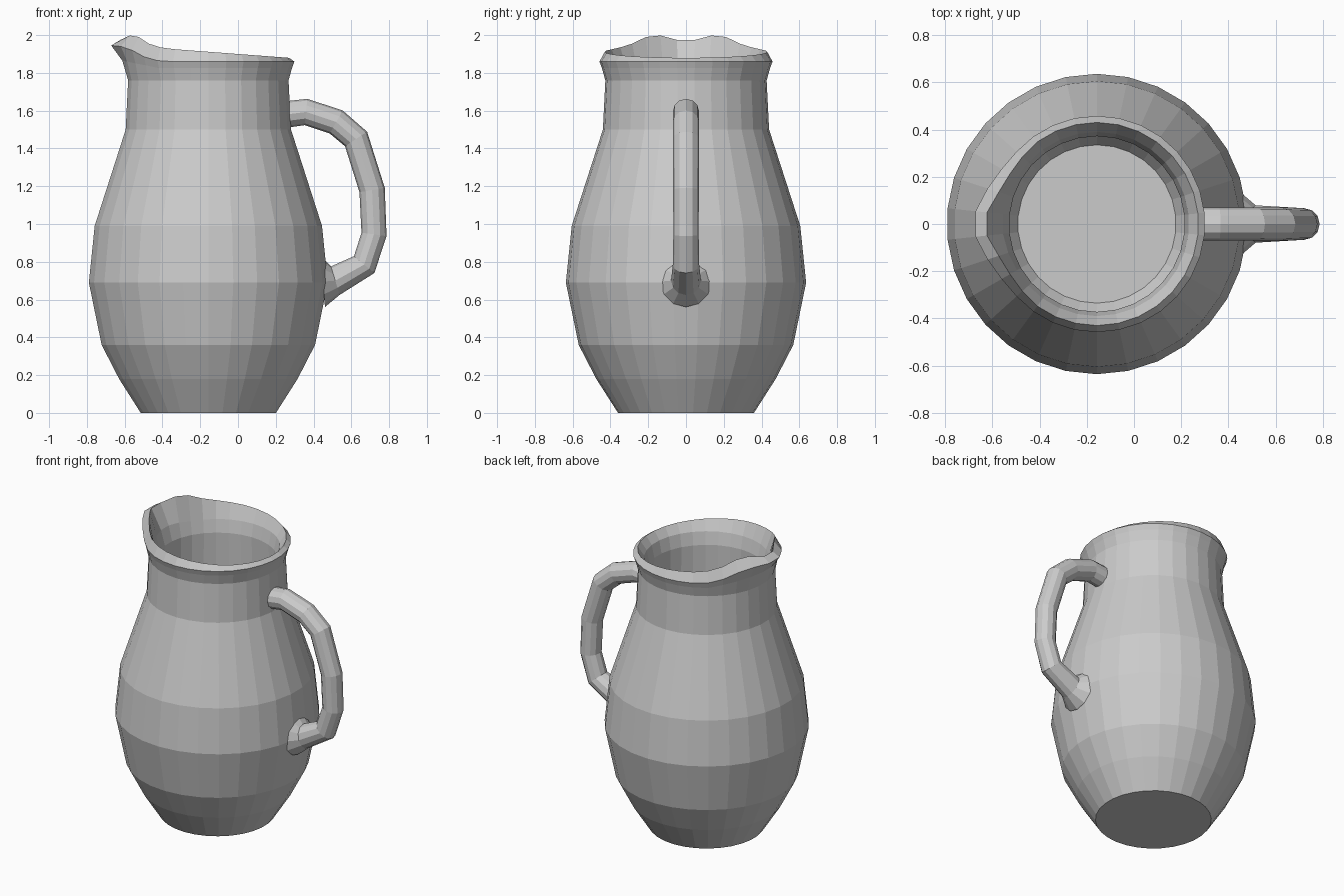
import bpy, bmesh
from math import sin, cos, radians, pi
from mathutils import Vector

if "Cube" in bpy.data.objects:
    bpy.data.objects.remove(bpy.data.objects["Cube"])

CX = -0.157      # axis of the jug body
SIDES = 30


def loft(name, rings):
    """Skin a list of closed rings, cap both ends."""
    bm = bmesh.new()
    loops = [[bm.verts.new(p) for p in ring] for ring in rings]
    n = len(loops[0])
    for a, b in zip(loops, loops[1:]):
        for i in range(n):
            j = (i + 1) % n
            bm.faces.new((a[i], a[j], b[j], b[i]))
    bm.faces.new(loops[0][::-1])
    bm.faces.new(loops[-1])
    bmesh.ops.recalc_face_normals(bm, faces=bm.faces)
    me = bpy.data.meshes.new(name)
    bm.to_mesh(me)
    bm.free()
    ob = bpy.data.objects.new(name, me)
    bpy.context.collection.objects.link(ob)
    return ob


def body_ring(r, z, spout_r=(), spout_z=(), tilt=0.0):
    """Ring round the body axis; first entries of the spout lists
    replace radius / height at 6, 18, 30... degrees from the spout."""
    ring = []
    for k in range(SIDES):
        step = min(abs(k - 14), abs(k - 15))
        a = radians(6 + 12 * k)
        rr = spout_r[step] if step < len(spout_r) else r
        x = CX + rr * cos(a)
        zz = spout_z[step] if step < len(spout_z) else z - tilt * x
        ring.append((x, rr * sin(a), zz))
    return ring


# jug body: outer wall, lip with spout, inner wall and floor
outer = [(0.36, 0), (0.475, 0.18), (0.568, 0.36), (0.636, 0.69),
         (0.605, 0.99), (0.44, 1.5), (0.427, 1.76)]
inner = [(0.372, 1.74), (0.376, 1.5), (0.54, 0.99), (0.575, 0.69),
         (0.51, 0.37), (0.42, 0.19), (0.335, 0.06)]
rings = [body_ring(r, z) for r, z in outer]
rings.append(body_ring(0.445, 1.825, (0.458, 0.452),
                       (1.865, 1.86, 1.85, 1.84)))
rings.append(body_ring(0.458, 1.86, (0.517, 0.487, 0.466, 0.458),
                       (1.945, 1.94, 1.92, 1.885, 1.865)))
rings.append(body_ring(0.43, 1.90, (0.468, 0.437, 0.425, 0.425),
                       (1.975, 1.998, 1.99, 1.955, 1.935), 0.075))
rings.append(body_ring(0.39, 1.825, (0.40, 0.395), (1.84, 1.835)))
rings += [body_ring(r, z) for r, z in inner]
loft("jug_body", rings)

# handle: tube along a path in the xz plane, flared at the lower joint
path = [(0.24, 1.578, 0.07), (0.36, 1.593, 0.07), (0.52, 1.54, 0.07),
        (0.625, 1.45, 0.07), (0.71, 1.18, 0.068), (0.72, 0.945, 0.067),
        (0.668, 0.785, 0.07), (0.515, 0.70, 0.079), (0.45, 0.695, 0.135)]
pts = [Vector((x, 0, z)) for x, z, r in path]
tube = []
for i, p in enumerate(pts):
    d_in = (p - pts[max(i - 1, 0)]).normalized()
    d_out = (pts[min(i + 1, len(pts) - 1)] - p).normalized()
    t = (d_in + d_out).normalized()
    side = Vector((t.z, 0, -t.x))
    r = path[i][2]
    tube.append([p + side * r * cos(2 * pi * k / 12)
                 + Vector((0, r * sin(2 * pi * k / 12), 0)) for k in range(12)])
loft("handle", tube)
